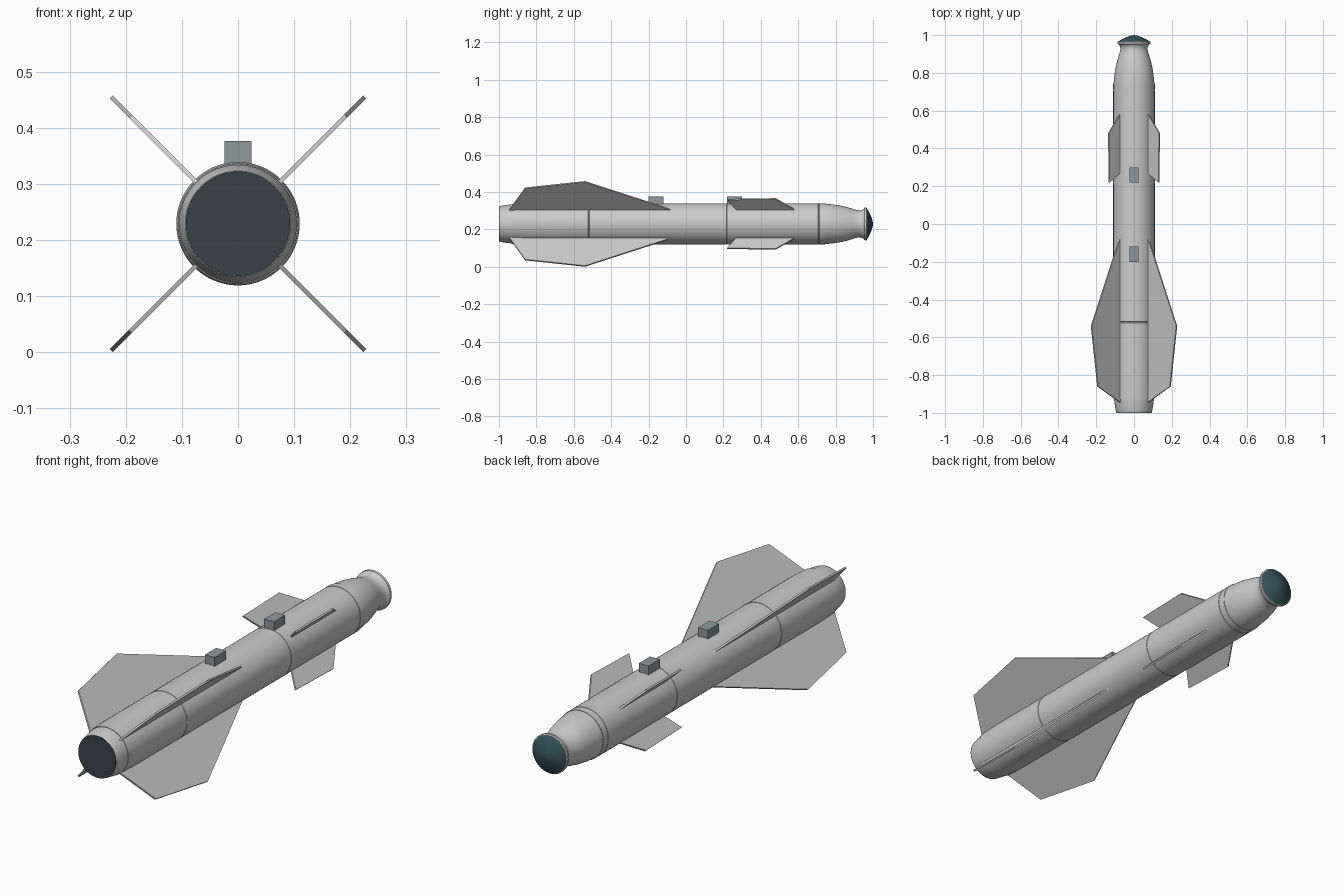
import bpy, bmesh, math
from mathutils import Vector

if "Cube" in bpy.data.objects:
    bpy.data.objects.remove(bpy.data.objects["Cube"])

CZ = 0.229      # height of the body axis
SIDES = 64


def material(name, rgb):
    m = bpy.data.materials.new(name)
    m.diffuse_color = (*rgb, 1)
    m.use_nodes = True
    m.node_tree.nodes["Principled BSDF"].inputs["Base Color"].default_value = m.diffuse_color
    return m


teal = material("dark_teal_glass", (0.035, 0.085, 0.105))
dark = material("dark_exhaust", (0.04, 0.055, 0.065))
steel = material("blue_grey_steel", (0.27, 0.32, 0.34))


def finish(name, bm, mat=None, smooth=False):
    bmesh.ops.recalc_face_normals(bm, faces=bm.faces)
    me = bpy.data.meshes.new(name)
    bm.to_mesh(me)
    bm.free()
    ob = bpy.data.objects.new(name, me)
    bpy.context.collection.objects.link(ob)
    if mat:
        me.materials.append(mat)
    if smooth:
        bpy.ops.object.select_all(action='DESELECT')
        ob.select_set(True)
        bpy.context.view_layer.objects.active = ob
        bpy.ops.object.shade_smooth_by_angle(angle=math.radians(30))
    return ob


def lathe(name, profile, mat=None):
    """Revolve (y, radius) points about the body axis."""
    bm = bmesh.new()
    rings = []
    for y, r in profile:
        if r == 0:
            rings.append([bm.verts.new((0, y, CZ))] * SIDES)
        else:
            rings.append([bm.verts.new((r * math.cos(2 * math.pi * i / SIDES), y,
                                        CZ + r * math.sin(2 * math.pi * i / SIDES)))
                          for i in range(SIDES)])
    for a, b in zip(rings, rings[1:]):
        for i in range(SIDES):
            j = (i + 1) % SIDES
            bm.faces.new(list(dict.fromkeys((a[i], a[j], b[j], b[i]))))
    for ring in (rings[0], rings[-1]):
        if ring[0] is not ring[1]:
            bm.faces.new(ring)
    return finish(name, bm, mat, True)


def fins(name, outline, thick=0.008):
    """Four flat fins on the diagonals; outline is (y, sideways offset)."""
    for k, label in enumerate(("upper_right", "upper_left", "lower_left", "lower_right")):
        a = math.radians(45 + 90 * k)
        out = Vector((math.cos(a), 0, math.sin(a)))
        side = Vector((-math.sin(a), 0, math.cos(a))) * thick / 2
        bm = bmesh.new()
        layers = [[bm.verts.new(out * d * math.sqrt(2) + Vector((0, y, CZ)) + side * s)
                   for y, d in outline] for s in (-1, 1)]
        n = len(outline)
        for layer in layers:
            bm.faces.new(layer)
        for i in range(n):
            j = (i + 1) % n
            bm.faces.new((layers[0][i], layers[0][j], layers[1][j], layers[1][i]))
        finish(f"{name}_{label}", bm)


# Main tube, with narrow panel grooves between its sections
R, G = 0.110, 0.1085
tube = [(-0.93, 0.107), (-0.85, R)]
for y in (-0.52, 0.22, 0.71):
    tube += [(y - 0.003, R), (y - 0.002, G), (y + 0.002, G), (y + 0.003, R)]
tube += [(0.742, R)]
lathe("body_tube", tube)

# Tapered tail and dark exhaust disc
lathe("tail_cone", [(-0.997, 0.094), (-0.985, 0.097), (-0.935, 0.105), (-0.92, 0.105)])
lathe("exhaust_disc", [(-1.0, 0.093), (-0.99, 0.093)], dark)

# Ogive nose with a waist and flange, then the seeker window
lathe("nose", [(0.735, 0.108), (0.745, 0.108), (0.78, 0.1045), (0.82, 0.099),
               (0.86, 0.09), (0.89, 0.081), (0.915, 0.0735), (0.93, 0.072),
               (0.942, 0.075), (0.95, 0.08), (0.954, 0.087), (0.964, 0.088),
               (0.967, 0.084)])
lathe("seeker_window", [(0.962, 0.083), (0.967, 0.083), (0.977, 0.067), (0.986, 0.049),
                        (0.993, 0.031), (0.998, 0.014), (1.0, 0)], teal)

# Large tail fins and small swept forward fins
fins("tail_fin", [(-0.07, 0.074), (-0.54, 0.226), (-0.86, 0.192), (-0.945, 0.074)])
fins("forward_fin", [(0.585, 0.074), (0.48, 0.135), (0.22, 0.131), (0.27, 0.074)])

# Mounting lugs on top
for label, y in (("rear", -0.16), ("front", 0.26)):
    bm = bmesh.new()
    bmesh.ops.create_cube(bm, size=1)
    bmesh.ops.scale(bm, vec=(0.048, 0.08, 0.047), verts=bm.verts)
    bmesh.ops.translate(bm, vec=(0, y, 0.3525), verts=bm.verts)
    finish(f"mounting_lug_{label}", bm, steel)
